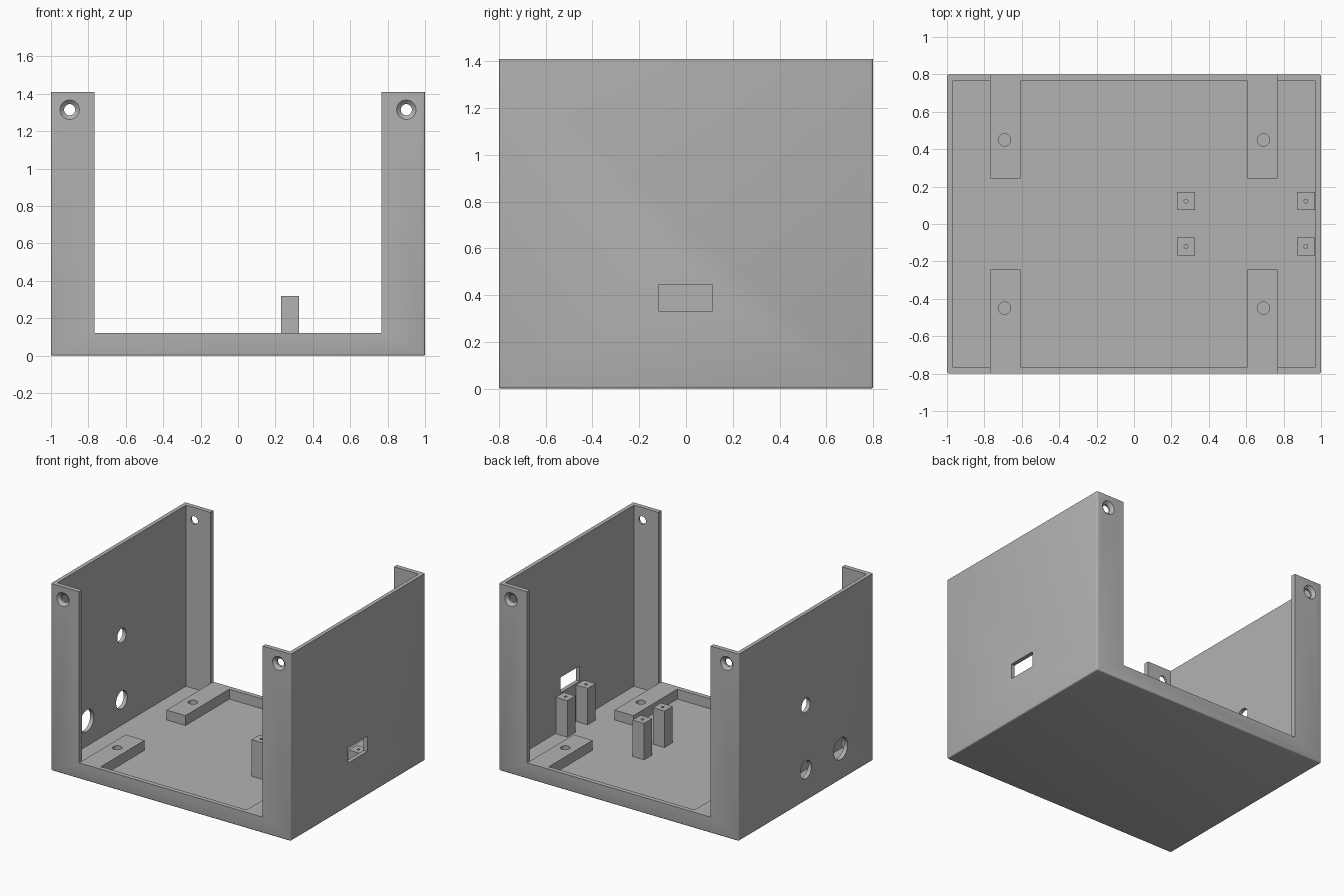
import bpy, bmesh, math
from mathutils import Matrix, Vector

cube = bpy.data.objects.get("Cube")
if cube:
    bpy.data.objects.remove(cube, do_unlink=True)

grey = bpy.data.materials.new("plain grey")
grey.use_nodes = True
COLOUR = (0.45, 0.45, 0.45, 1)
grey.diffuse_color = COLOUR
grey.node_tree.nodes["Principled BSDF"].inputs["Base Color"].default_value = COLOUR

HX, HY, TOP = 1.0, 0.8, 1.41       # outer half sizes and height
IX, IY = 0.97, 0.765               # inner half sizes
FLOOR, LIP, OPEN = 0.045, 0.12, 0.766


def make(name, bm):
    mesh = bpy.data.meshes.new(name)
    bmesh.ops.recalc_face_normals(bm, faces=bm.faces)
    bm.to_mesh(mesh)
    bm.free()
    mesh.materials.append(grey)
    obj = bpy.data.objects.new(name, mesh)
    bpy.context.collection.objects.link(obj)
    return obj


def box(name, lo, hi, soften=0):
    bm = bmesh.new()
    lo, hi = Vector(lo), Vector(hi)
    bmesh.ops.create_cube(bm, size=1, matrix=Matrix.Translation((lo + hi) / 2)
                          @ Matrix.Diagonal((*(hi - lo), 1)))
    if soften:  # round every edge except the top rim
        edges = [e for e in bm.edges if min(v.co.z for v in e.verts) < lo.z + 0.001]
        bmesh.ops.bevel(bm, geom=edges, offset=soften, segments=3, profile=0.5,
                        affect='EDGES')
    return make(name, bm)


def drill(start, direction, depth, r1, r2=None):
    """Round cutter running from start along direction."""
    d = Vector(direction)
    bm = bmesh.new()
    turn = d.to_track_quat('Z', 'Y').to_matrix().to_4x4()
    bmesh.ops.create_cone(bm, cap_ends=True, segments=40, radius1=r1,
                          radius2=r1 if r2 is None else r2, depth=depth,
                          matrix=Matrix.Translation(Vector(start) + d * depth / 2) @ turn)
    return make("cutter", bm)


def cut(obj, cutters):
    for c in cutters:
        c.hide_render = True
        m = obj.modifiers.new("cut", 'BOOLEAN')
        m.operation, m.solver, m.object = 'DIFFERENCE', 'EXACT', c
    graph = bpy.context.evaluated_depsgraph_get()
    mesh = bpy.data.meshes.new_from_object(obj.evaluated_get(graph))
    obj.modifiers.clear()
    obj.data = mesh
    for c in cutters:
        bpy.data.objects.remove(c, do_unlink=True)
    bpy.ops.object.select_all(action='DESELECT')
    obj.select_set(True)
    bpy.context.view_layer.objects.active = obj
    bpy.ops.object.shade_smooth_by_angle(angle=math.radians(32))


# Open-topped housing with wide front and back openings
housing = box("housing", (-HX, -HY, 0), (HX, HY, TOP), soften=0.01)
cutters = [box("cutter", (-IX, -IY, FLOOR), (IX, IY, 2)),
           box("cutter", (-OPEN, -1, LIP), (OPEN, 1, 2)),
           # Socket opening in the left side wall
           box("cutter", (0.9, -0.115, 0.33), (1.1, 0.112, 0.445))]

# Countersunk screw holes in the four corner flanges
for sx in (-1, 1):
    for sy in (-1, 1):
        cutters.append(drill((0.9 * sx, 0.85 * sy, 1.315), (0, -sy, 0), 0.2, 0.03))
        cutters.append(drill((0.9 * sx, 0.802 * sy, 1.315), (0, -sy, 0), 0.022,
                             0.054, 0.03))

# Round ports in the right side wall
for y, z, r in ((0, 0.72, 0.053), (0, 0.235, 0.067), (-0.415, 0.235, 0.082)):
    cutters.append(drill((-1.1, y, z), (1, 0, 0), 0.2, r))
cut(housing, cutters)

# Mounting blocks on the floor, flush with the front and back lips
for sx, side in ((-1, "right"), (1, "left")):
    for sy, end in ((-1, "front"), (1, "back")):
        xs = sorted((0.608 * sx, OPEN * sx))
        ys = sorted((0.243 * sy, IY * sy))
        block = box(f"{end}_{side}_mounting_block",
                    (xs[0], ys[0], FLOOR), (xs[1], ys[1], LIP))
        cut(block, [drill((0.692 * sx, 0.45 * sy, 0.2), (0, 0, -1), 0.15, 0.033)])

# Square standoff posts with pilot holes
for x, place in ((0.278, "inner"), (0.919, "outer")):
    for y, end in ((-0.12, "front"), (0.122, "back")):
        post = box(f"{end}_{place}_standoff", (x - 0.048, y - 0.048, FLOOR),
                   (x + 0.048, y + 0.048, 0.32))
        cut(post, [drill((x, y, 0.4), (0, 0, -1), 0.2, 0.01)])
